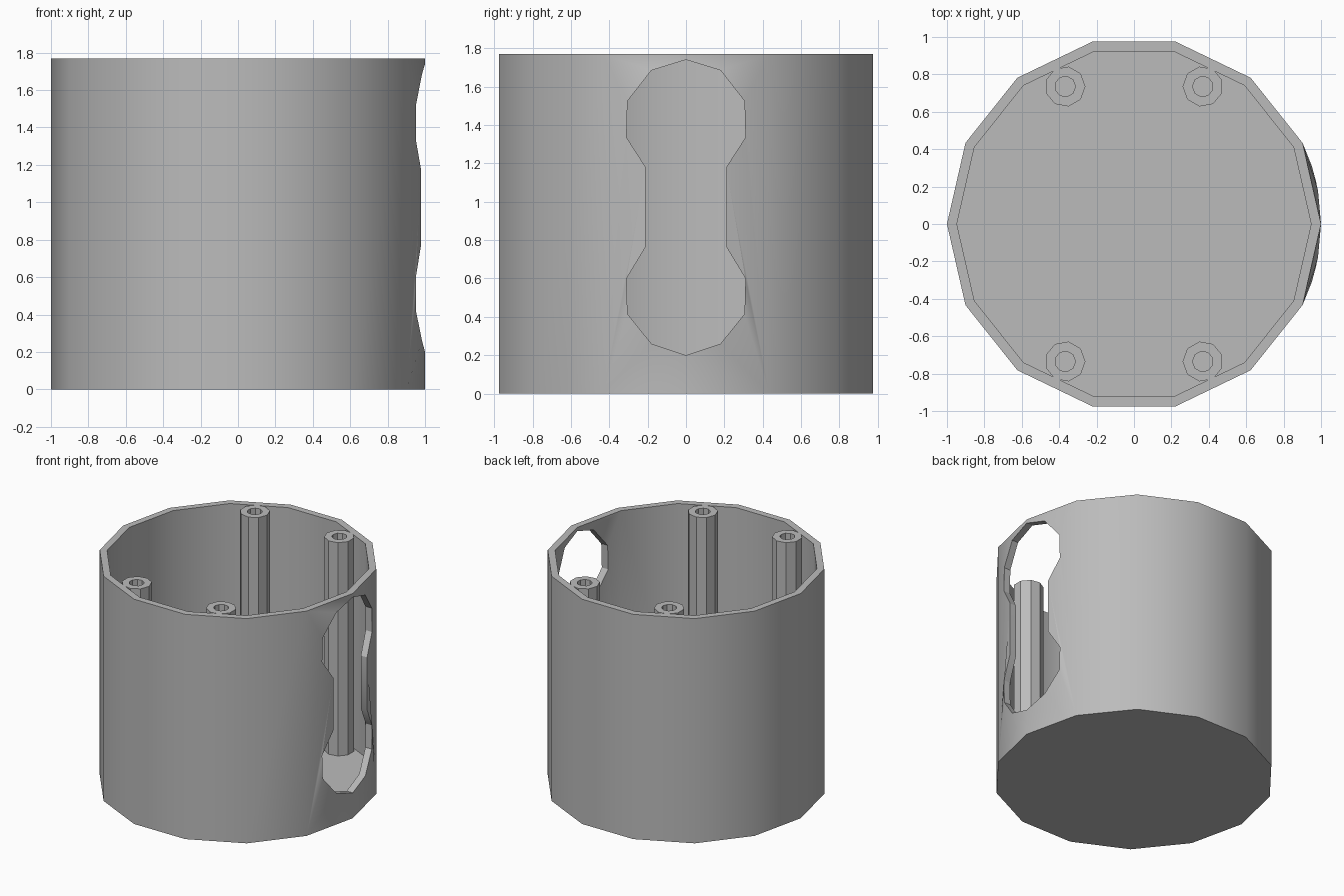
import bpy, bmesh, math
from mathutils import Vector
from mathutils.geometry import tessellate_polygon

cube = bpy.data.objects.get("Cube")
if cube:
    bpy.data.objects.remove(cube, do_unlink=True)

SIDES, OUTER, INNER = 14, 1.0, 0.947
HEIGHT, FLOOR = 1.77, 0.09

grey = bpy.data.materials.new("plain grey")
grey.use_nodes = True
colour = (0.5, 0.5, 0.5, 1)
grey.diffuse_color = colour
grey.node_tree.nodes["Principled BSDF"].inputs["Base Color"].default_value = colour

# Half outline of the dumbbell opening, bottom to top: (sideways, height)
OPENING = [(0, 0.2), (0.18, 0.26), (0.305, 0.415), (0.31, 0.6), (0.21, 0.765),
           (0.21, 1.18), (0.31, 1.335), (0.305, 1.525), (0.18, 1.685), (0, 1.74)]


def finish(bm, name):
    bmesh.ops.remove_doubles(bm, verts=bm.verts, dist=0.0005)
    bmesh.ops.recalc_face_normals(bm, faces=bm.faces)
    mesh = bpy.data.meshes.new(name)
    bm.to_mesh(mesh)
    bm.free()
    mesh.materials.append(grey)
    obj = bpy.data.objects.new(name, mesh)
    bpy.context.collection.objects.link(obj)
    return obj


def face(bm, points):
    return bm.faces.new([bm.verts.new(p) for p in points])


def ring(radius, z, sides=SIDES, cx=0, cy=0, start=0):
    angles = [start + math.tau * i / sides for i in range(sides)]
    return [Vector((cx + radius * math.cos(a), cy + radius * math.sin(a), z)) for a in angles]


def on_wall(radius, y, z):
    return Vector((math.sqrt(radius * radius - y * y), y, z))


def bridge(bm, a, b, skip=()):
    n = len(a)
    for i in range(n):
        if i not in skip:
            j = (i + 1) % n
            face(bm, (a[i], a[j], b[j], b[i]))


# Cup shell: floor, rim and the plain wall panels
bm = bmesh.new()
cut_panels = (0, SIDES - 1)
face(bm, ring(OUTER, 0))
face(bm, ring(INNER, FLOOR))
bridge(bm, ring(OUTER, HEIGHT), ring(INNER, HEIGHT))
for radius, base in ((OUTER, 0), (INNER, FLOOR)):
    bridge(bm, ring(radius, base), ring(radius, HEIGHT), cut_panels)

# Two wall panels around the opening, whose edge follows the round wall
step = math.tau / SIDES
for side in (1, -1):
    for radius, base in ((OUTER, 0), (INNER, FLOOR)):
        far = radius * math.sin(step) * side
        outline = [(0, HEIGHT), (far, HEIGHT), (far, base), (0, base)]
        outline += [(y * side, z) for y, z in OPENING]
        flat = [Vector((y, z, 0)) for y, z in outline]
        for tri in tessellate_polygon([flat]):
            face(bm, [on_wall(radius, *outline[i]) for i in tri])
    # Thickness of the opening
    for (y1, z1), (y2, z2) in zip(OPENING, OPENING[1:]):
        face(bm, (on_wall(OUTER, y1 * side, z1), on_wall(OUTER, y2 * side, z2),
                  on_wall(INNER, y2 * side, z2), on_wall(INNER, y1 * side, z1)))

shell = finish(bm, "cup_shell")
bpy.ops.object.select_all(action='DESELECT')
shell.select_set(True)
bpy.context.view_layer.objects.active = shell
bpy.ops.object.shade_smooth_by_angle(angle=math.radians(32))

# Four hollow screw posts against the wall
for x, x_name in ((1, "left"), (-1, "right")):
    for y, y_name in ((-1, "front"), (1, "back")):
        start = math.pi if x > 0 else 0

        def loop(radius, z):
            return ring(radius, z, 9, 0.368 * x, 0.735 * y, start)

        bm = bmesh.new()
        low = FLOOR - 0.02
        loops = [loop(0.108, low), loop(0.108, HEIGHT), loop(0.055, HEIGHT), loop(0.055, low)]
        for a, b in zip(loops, loops[1:] + loops[:1]):
            bridge(bm, a, b)
        finish(bm, f"screw_post_{y_name}_{x_name}")
